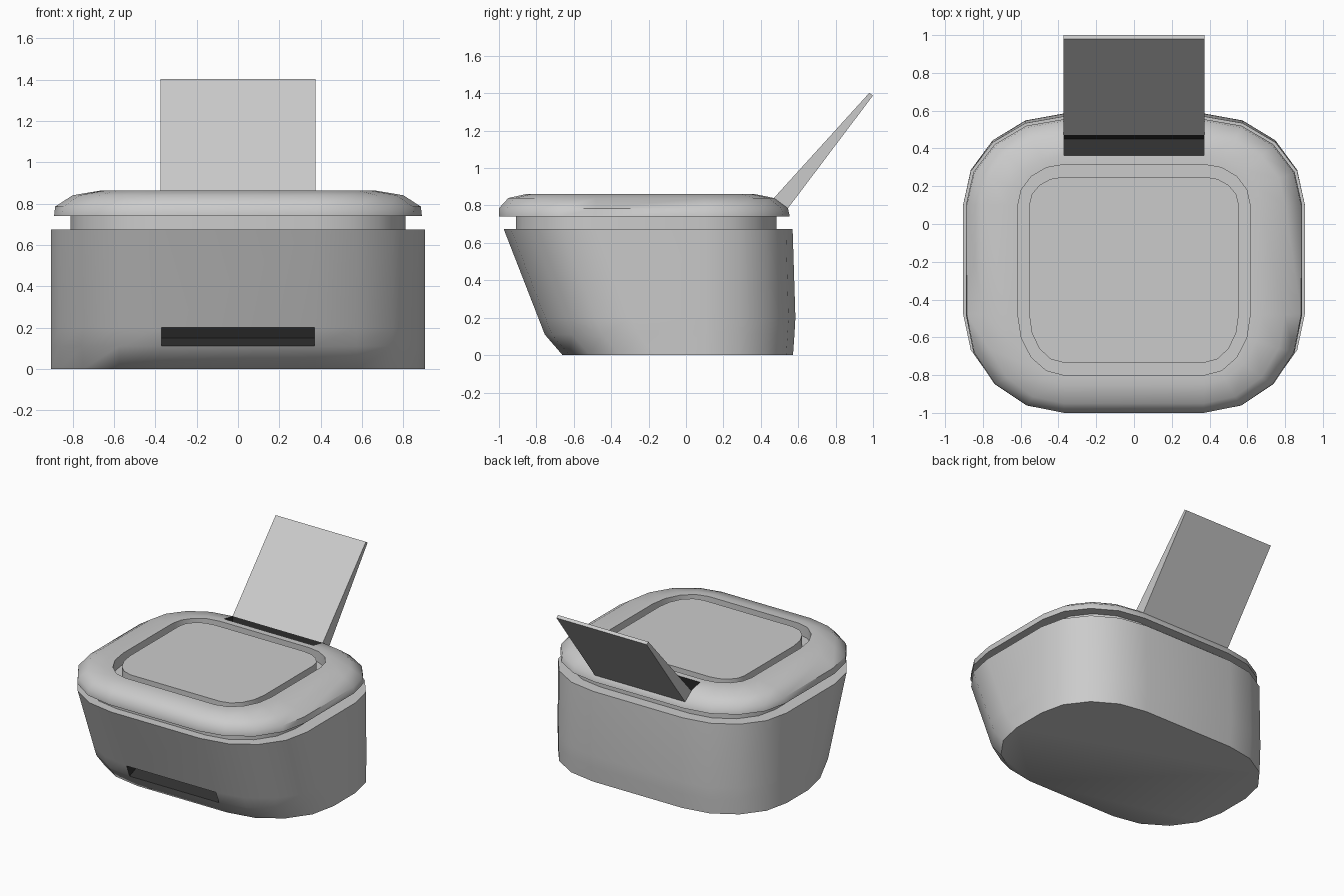
import bpy, bmesh, math

if "Cube" in bpy.data.objects:
    bpy.data.objects.remove(bpy.data.objects["Cube"])

SX, Y0, Y1 = 0.37, -0.48, 0.10      # straight part of the rounded outline
FRONT, BACK = 19, 9                 # segment index of the straight front / back side

dark = bpy.data.materials.new("dark_slot")
dark.diffuse_color = (0.03, 0.03, 0.03, 1)
grey = bpy.data.materials.new("grey_shell")


def ring(half_x, front, back, z, y0=Y0, seg=4):
    """Rounded rectangle: corner arcs shrink as the outline moves inward."""
    rx, rf, rb = half_x - SX, y0 - front, back - Y1
    pts = []
    for c, (sx, cy, ry) in enumerate([(1, y0, rf), (1, Y1, rb), (-1, Y1, rb), (-1, y0, rf)]):
        for i in range(seg + 1):
            a = math.radians(-90 + 90 * c + 90 * i / seg)
            pts.append((sx * SX + rx * math.cos(a), cy + ry * math.sin(a), z))
    return pts


def finish(bm, name, angle, slotted=False):
    bmesh.ops.recalc_face_normals(bm, faces=bm.faces[:])
    me = bpy.data.meshes.new(name)
    if slotted:
        grey.diffuse_color = (0.8, 0.8, 0.8, 1)
        me.materials.append(grey)
        me.materials.append(dark)
    bm.to_mesh(me)
    bm.free()
    me.shade_smooth()
    me.set_sharp_from_angle(angle=math.radians(angle))
    ob = bpy.data.objects.new(name, me)
    bpy.context.collection.objects.link(ob)
    return ob


def loft(name, rings, slot=None, angle=50):
    """Skin the rings; slot = (ring, segment, push vector) sinks one face into a dark pocket."""
    bm = bmesh.new()
    loops = [[bm.verts.new(p) for p in ring(*r)] for r in rings]
    for k, (a, b) in enumerate(zip(loops, loops[1:])):
        n = len(a)
        for i in range(n):
            j = (i + 1) % n
            quad = [a[i], a[j], b[j], b[i]]
            if slot and (k, i) == slot[:2]:
                dy, dz = slot[2]
                inner = [bm.verts.new((v.co.x, v.co.y + dy, v.co.z + dz)) for v in quad]
                for m in range(4):
                    q = (m + 1) % 4
                    bm.faces.new([quad[m], quad[q], inner[q], inner[m]]).material_index = 1
                bm.faces.new(inner).material_index = 1
            else:
                bm.faces.new(quad)
    bm.faces.new(loops[0][::-1])
    bm.faces.new(loops[-1])
    return finish(bm, name, angle, slot is not None)


# Body with slanted front and output slot
loft("body", [(0.905, f, b, z, f + 0.5) for f, b, z in
              [(-0.66, 0.572, 0.0), (-0.755, 0.58, 0.11), (-0.79, 0.585, 0.20), (-0.975, 0.57, 0.675)]],
     slot=(1, FRONT, (0.10, 0.04)))

# Recessed neck between body and lid
loft("neck", [(0.81, -0.91, 0.485, 0.67), (0.81, -0.91, 0.485, 0.745)])

# Lid with rounded shoulder, grooved top panel and paper feed slot
loft("lid", [
    (0.89, -1.0, 0.555, 0.74),
    (0.885, -1.0, 0.545, 0.785),
    (0.80, -0.95, 0.47, 0.84),
    (0.67, -0.85, 0.362, 0.862),
    (0.615, -0.80, 0.315, 0.862),
    (0.615, -0.80, 0.315, 0.78),
    (0.555, -0.735, 0.25, 0.78),
    (0.555, -0.735, 0.25, 0.86),
], slot=(2, BACK, (-0.02, -0.09)))

# Paper sheet, tapering towards its top edge
bm = bmesh.new()
profile = [(0.47, 0.84), (0.545, 0.785), (1.0, 1.388), (0.98, 1.402)]
sides = [[bm.verts.new((x, y, z)) for y, z in profile] for x in (-0.374, 0.374)]
for i in range(4):
    j = (i + 1) % 4
    bm.faces.new([sides[0][i], sides[0][j], sides[1][j], sides[1][i]])
for s in sides:
    bm.faces.new(s)
finish(bm, "paper_sheet", 30)

for m in bpy.data.materials:
    if m.users and not m.is_grease_pencil:
        m.use_nodes = True
        m.node_tree.nodes["Principled BSDF"].inputs["Base Color"].default_value = m.diffuse_color
